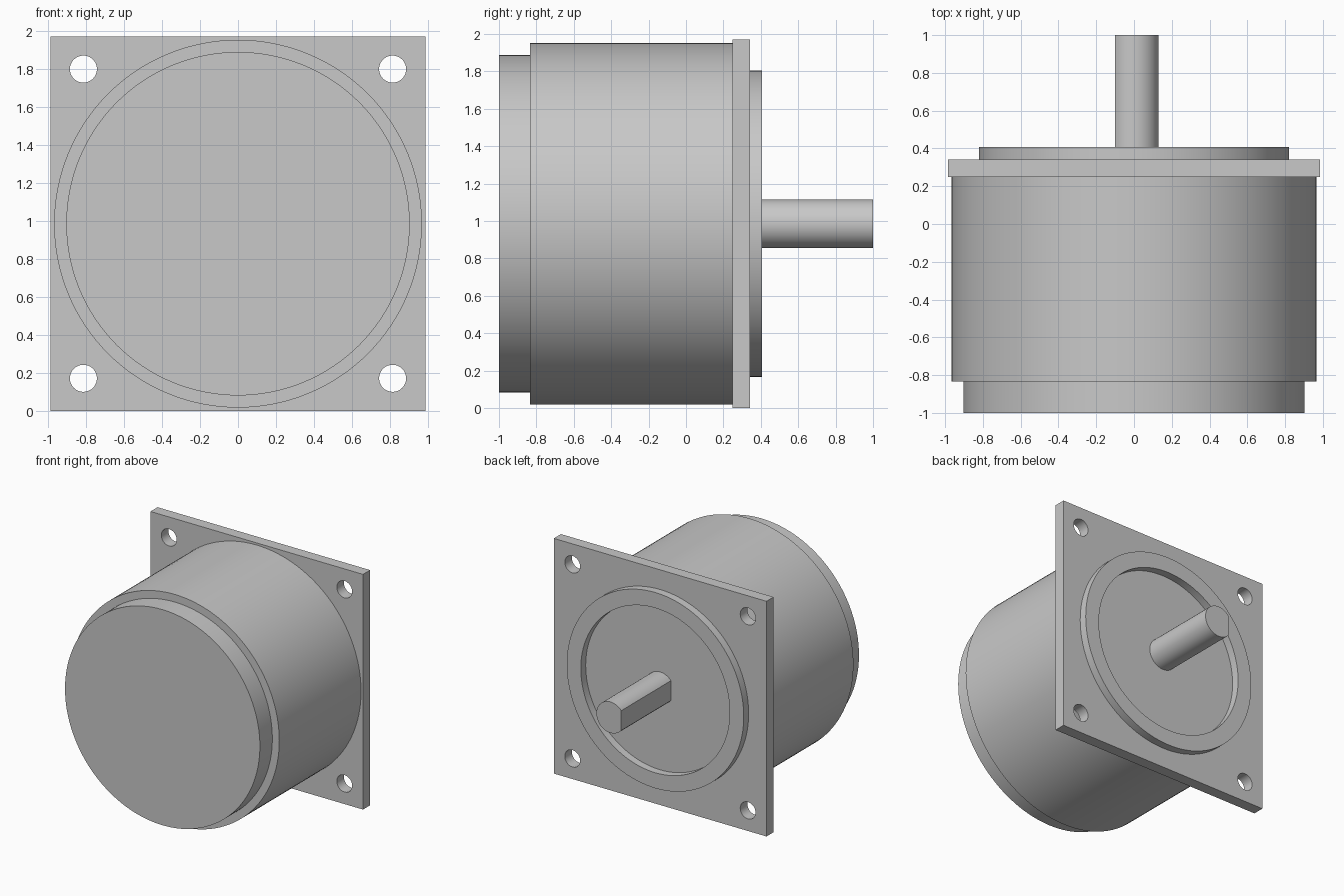
import bpy, bmesh, math
from mathutils import Matrix, Vector

cube = bpy.data.objects.get("Cube")
if cube:
    bpy.data.objects.remove(cube, do_unlink=True)

CENTRE_Z = 0.985
HALF = 0.985
SEGMENTS = 128

metal = bpy.data.materials.new("light grey metal")
metal.use_nodes = True
GREY = (0.58, 0.58, 0.58, 1)
metal.diffuse_color = GREY
metal.node_tree.nodes["Principled BSDF"].inputs["Base Color"].default_value = GREY


def finish(bm, name, smooth=True):
    """Turn a bmesh centred on the motor axis into a finished object."""
    bmesh.ops.remove_doubles(bm, verts=bm.verts, dist=1e-5)
    bmesh.ops.recalc_face_normals(bm, faces=bm.faces)
    bmesh.ops.translate(bm, verts=bm.verts, vec=(0, 0, CENTRE_Z))
    mesh = bpy.data.meshes.new(name)
    bm.to_mesh(mesh)
    bm.free()
    mesh.materials.append(metal)
    obj = bpy.data.objects.new(name, mesh)
    bpy.context.collection.objects.link(obj)
    if smooth:
        smooth_part(obj)
    return obj


def smooth_part(obj):
    bpy.ops.object.select_all(action="DESELECT")
    obj.select_set(True)
    bpy.context.view_layer.objects.active = obj
    bpy.ops.object.shade_smooth_by_angle(angle=math.radians(30))


def lathe(name, profile, closed=False):
    """Spin a (radius, y) profile around the motor axis."""
    bm = bmesh.new()
    verts = [bm.verts.new((r, y, 0)) for r, y in profile]
    edges = [bm.edges.new(pair) for pair in zip(verts, verts[1:])]
    if closed:
        edges.append(bm.edges.new((verts[-1], verts[0])))
    bmesh.ops.spin(bm, geom=verts + edges, cent=(0, 0, 0), axis=(0, 1, 0),
                   angle=math.tau, steps=SEGMENTS, use_merge=True)
    return finish(bm, name)


# Stepped round housing
lathe("housing", [(0, -1), (0.903, -1), (0.903, -0.835),
                  (0.967, -0.835), (0.967, 0.26), (0, 0.26)])

# Raised locating ring on the flange
lathe("locating_ring", [(0.69, 0.33), (0.69, 0.407),
                        (0.82, 0.407), (0.82, 0.33)], closed=True)

# Square flange with four bolt holes
bm = bmesh.new()
bmesh.ops.create_cube(bm, size=1, matrix=Matrix.Translation((0, 0.295, 0))
                      @ Matrix.Diagonal((2 * HALF, 0.094, 2 * HALF, 1)))
flange = finish(bm, "flange", smooth=False)

bm = bmesh.new()
for sx in (-1, 1):
    for sz in (-1, 1):
        place = (Matrix.Translation((sx * 0.813, 0.295, sz * 0.813))
                 @ Matrix.Rotation(math.pi / 2, 4, "X"))
        bmesh.ops.create_cone(bm, cap_ends=True, segments=48, radius1=0.071,
                              radius2=0.071, depth=0.4, matrix=place)
cutter = finish(bm, "bolt_hole_cutter", smooth=False)
cutter.hide_render = True

cut = flange.modifiers.new("bolt_holes", "BOOLEAN")
cut.operation = "DIFFERENCE"
cut.solver = "EXACT"
cut.object = cutter
bpy.context.view_layer.objects.active = flange
bpy.ops.object.modifier_apply(modifier=cut.name)
bpy.data.objects.remove(cutter, do_unlink=True)
smooth_part(flange)

# Output shaft with a flat along one side
RADIUS, FLAT = 0.13, 0.1
limit = math.acos(-FLAT / RADIUS)
bm = bmesh.new()
outline = []
for i in range(49):
    a = limit * (i / 24 - 1)
    outline.append(bm.verts.new((RADIUS * math.cos(a), 0.33, RADIUS * math.sin(a))))
end = bm.faces.new(outline)
extruded = bmesh.ops.extrude_face_region(bm, geom=[end], use_keep_orig=True)
moved = [v for v in extruded["geom"] if isinstance(v, bmesh.types.BMVert)]
bmesh.ops.translate(bm, verts=moved, vec=Vector((0, 0.67, 0)))
finish(bm, "shaft")
